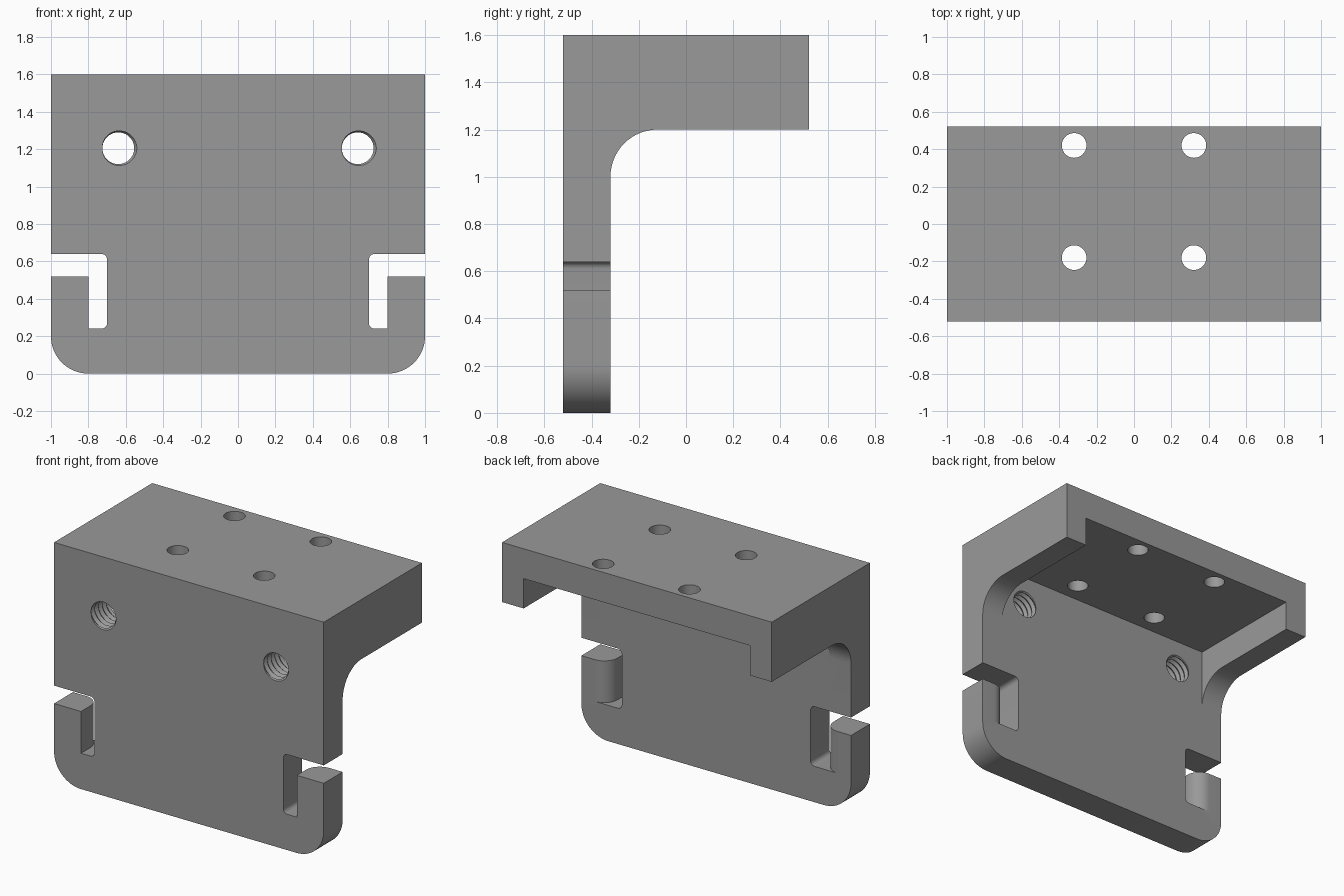
import bpy, bmesh, math
from mathutils import Vector

if "Cube" in bpy.data.objects:
    bpy.data.objects.remove(bpy.data.objects["Cube"])

grey = bpy.data.materials.new("mid grey")
grey.diffuse_color = (0.32, 0.32, 0.32, 1)
grey.use_nodes = True
grey.node_tree.nodes["Principled BSDF"].inputs["Base Color"].default_value = grey.diffuse_color


def add_object(name, bm):
    bmesh.ops.recalc_face_normals(bm, faces=bm.faces)
    mesh = bpy.data.meshes.new(name)
    bm.to_mesh(mesh)
    bm.free()
    mesh.materials.append(grey)
    ob = bpy.data.objects.new(name, mesh)
    bpy.context.collection.objects.link(ob)
    return ob


def prism(name, pts, axis, lo, hi):
    """Extrude a 2D outline along an axis (0 = x, 1 = y, 2 = z)."""
    bm = bmesh.new()
    verts = []
    for p in pts:
        co = list(p)
        co.insert(axis, lo)
        verts.append(bm.verts.new(co))
    face = bm.faces.new(verts)
    ext = bmesh.ops.extrude_face_region(bm, geom=[face])
    move = Vector((0, 0, 0))
    move[axis] = hi - lo
    bmesh.ops.translate(bm, vec=move,
                        verts=[g for g in ext["geom"] if isinstance(g, bmesh.types.BMVert)])
    return add_object(name, bm)


def arc(cx, cy, r, a0, a1, n=16):
    angles = [math.radians(a0 + (a1 - a0) * i / n) for i in range(n + 1)]
    return [(cx + r * math.cos(a), cy + r * math.sin(a)) for a in angles]


def thread(name, x, z, r_in, r_out, pitch, y0, turns, n=40):
    """Helical screw-shaped cutter along y."""
    bm = bmesh.new()
    rows = 2 * turns
    grid = []
    for j in range(rows):
        row = []
        for i in range(n):
            a = 2 * math.pi * i / n
            r = r_out if j % 2 else r_in
            y = y0 + (j / 2 + i / n) * pitch
            row.append(bm.verts.new((x + r * math.cos(a), y, z + r * math.sin(a))))
        grid.append(row)
    for j in range(rows - 1):
        for i in range(n):
            if i < n - 1:
                quad = (grid[j][i], grid[j][i + 1], grid[j + 1][i + 1], grid[j + 1][i])
            elif j + 3 < rows:
                quad = (grid[j][i], grid[j + 2][0], grid[j + 3][0], grid[j + 1][i])
            else:
                continue
            bm.faces.new(quad)
    # close both ends with a fan
    mid = y0 + turns * pitch / 2
    border = [e for e in bm.edges if e.is_boundary]
    for side in (-1, 1):
        end = mid + side * (turns * pitch / 2 + pitch)
        tip = bm.verts.new((x, end, z))
        for e in border:
            if ((e.verts[0].co.y + e.verts[1].co.y) / 2 - mid) * side > 0:
                bm.faces.new((e.verts[0], e.verts[1], tip))
    return add_object(name, bm)


# L-shaped bracket body with a filleted inner corner
profile = [(-0.52, 0), (-0.32, 0)] + arc(-0.12, 1.0, 0.2, 180, 90) + \
          [(0.52, 1.2), (0.52, 1.6), (-0.52, 1.6)]
bracket = prism("bracket", profile, 0, -1, 1)

cutters = []
# Pocket under the shelf, leaving a rib on each side
cutters.append(prism("pocket_cutter", [(-0.32, 0.9), (0.7, 0.9), (0.7, 1.4), (-0.32, 1.4)],
                     0, -0.84, 0.84))

for s in (-1, 1):
    def flip(pts):
        return [(s * px, q) for px, q in pts]

    # Rounded lower corner
    corner = arc(0.8, 0.2, 0.2, -90, 0) + [(1.1, 0.2), (1.1, -0.1), (0.8, -0.1)]
    cutters.append(prism("corner_cutter", flip(corner), 1, -0.7, -0.2))
    # Hooked slot
    slot = [(1.1, 0.52), (1.1, 0.64)] + arc(0.73, 0.61, 0.03, 90, 180, 6) + \
        arc(0.73, 0.27, 0.03, 180, 270, 6) + [(0.8, 0.24), (0.8, 0.52)]
    cutters.append(prism("slot_cutter", flip(slot), 1, -0.7, -0.2))
    # Rounded inner back edge of the hook
    edge = arc(0.9, -0.42, 0.1, 90, 180, 12) + [(0.75, -0.42), (0.75, -0.27), (0.9, -0.27)]
    cutters.append(prism("hook_edge_cutter", flip(edge), 2, 0.24, 0.56))
    # Plain shelf holes
    for y in (-0.18, 0.42):
        cutters.append(prism("shelf_hole_cutter", arc(s * 0.32, y, 0.066, 0, 352.5, 47),
                             2, 1.3, 1.7))
    # Threaded plate holes
    cutters.append(thread("thread_cutter", s * 0.64, 1.205, 0.085, 0.1, 0.04, -0.62, 10))

# Apply all cuts
bpy.context.view_layer.objects.active = bracket
for c in cutters:
    mod = bracket.modifiers.new("cut", "BOOLEAN")
    mod.operation = "DIFFERENCE"
    mod.solver = "EXACT"
    mod.object = c
    bpy.ops.object.modifier_apply(modifier=mod.name)
for c in cutters:
    bpy.data.objects.remove(c, do_unlink=True)

# Smooth the curved surfaces and keep the machined edges sharp
bpy.ops.object.select_all(action="DESELECT")
bracket.select_set(True)
bpy.ops.object.shade_smooth_by_angle(angle=math.radians(30))
